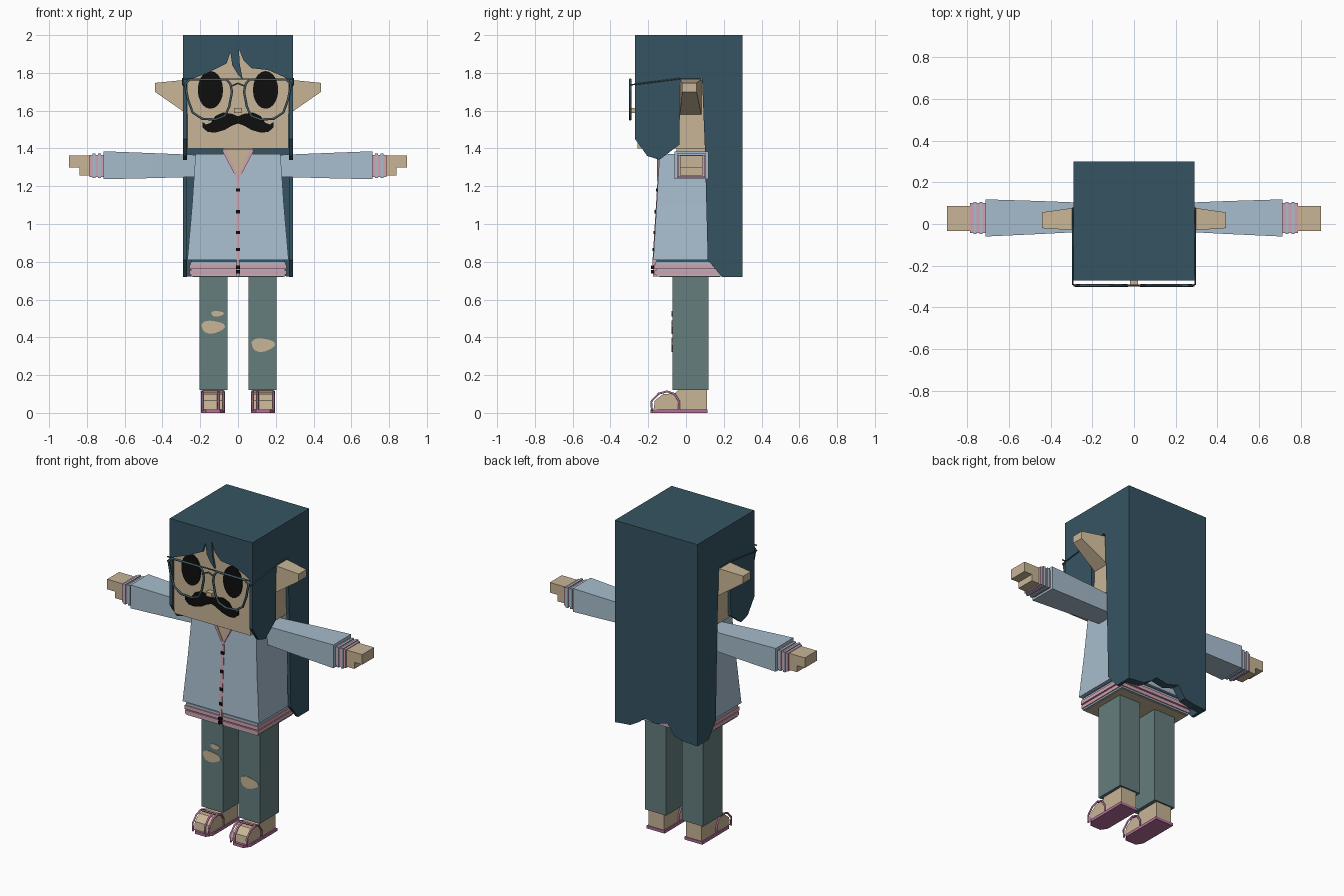
import bpy, bmesh, math
from mathutils import Vector

if "Cube" in bpy.data.objects:
    bpy.data.objects.remove(bpy.data.objects["Cube"])


def material(name, rgb):
    lin = [(c / 255 / 12.92) if c < 11 else ((c / 255 + 0.055) / 1.055) ** 2.4 for c in rgb]
    m = bpy.data.materials.new(name)
    m.use_nodes = True
    m.diffuse_color = (*lin, 1)
    m.node_tree.nodes["Principled BSDF"].inputs["Base Color"].default_value = (*lin, 1)
    return m


HAIR = material("dark teal hair", (53, 84, 98))
SKIN = material("tan skin", (200, 181, 150))
SHIRT = material("light blue knit", (167, 189, 205))
PINK = material("soft pink trim", (212, 160, 176))
PANTS = material("grey green denim", (101, 125, 125))
BLACK = material("black", (14, 14, 14))
SANDAL = material("mauve sandal", (178, 110, 152))
FRAME = material("slate glasses", (66, 90, 96))


def finish(name, bm, mat):
    bmesh.ops.recalc_face_normals(bm, faces=bm.faces)
    me = bpy.data.meshes.new(name)
    bm.to_mesh(me)
    bm.free()
    me.materials.append(mat)
    ob = bpy.data.objects.new(name, me)
    bpy.context.collection.objects.link(ob)
    return ob


def loft(name, rings, mat):
    """Skin a list of closed point rings and cap both ends."""
    bm = bmesh.new()
    rows = [[bm.verts.new(p) for p in ring] for ring in rings]
    n = len(rows[0])
    for a, b in zip(rows, rows[1:]):
        for i in range(n):
            bm.faces.new((a[i], a[(i + 1) % n], b[(i + 1) % n], b[i]))
    bm.faces.new(rows[0])
    bm.faces.new(rows[-1])
    return finish(name, bm, mat)


def prism(name, pts, axis, lo, hi, mat):
    """Extrude a flat outline along one axis."""
    def place(p, d):
        q = list(p)
        q.insert("xyz".index(axis), d)
        return q
    return loft(name, [[place(p, d) for p in pts] for d in (lo, hi)], mat)


def box(name, x, y, z, mat):
    return prism(name, rect(x, y), "z", *z, mat)


def rect(a, b):
    return [(a[0], b[0]), (a[1], b[0]), (a[1], b[1]), (a[0], b[1])]


def tube(name, pts, r, mat, cyclic=False):
    cu = bpy.data.curves.new(name, "CURVE")
    cu.dimensions = "3D"
    cu.bevel_depth, cu.bevel_resolution = r, 1
    sp = cu.splines.new("POLY")
    sp.points.add(len(pts) - 1)
    for p, co in zip(sp.points, pts):
        p.co = (*co, 1)
    sp.use_cyclic_u = cyclic
    cu.materials.append(mat)
    ob = bpy.data.objects.new(name, cu)
    bpy.context.collection.objects.link(ob)
    bpy.ops.object.select_all(action="DESELECT")
    ob.select_set(True)
    bpy.context.view_layer.objects.active = ob
    bpy.ops.object.convert(target="MESH")


def oval(cx, cz, rx, rz, n=20, wobble=0.0):
    out = []
    for i in range(n):
        t = math.tau * i / n
        k = 1 + wobble * math.sin(3 * t + 1)
        out.append((cx + rx * k * math.cos(t), cz + rz * k * math.sin(t)))
    return out


# Head, neck and nose
box("head", (-0.268, 0.268), (-0.258, 0.25), (1.4, 1.96), SKIN)
box("neck", (-0.08, 0.08), (-0.05, 0.1), (1.3, 1.42), SKIN)
box("nose", (-0.02, 0.02), (-0.292, -0.25), (1.588, 1.615), SKIN)

# Hair: crown, fringe, long back and shaped sides
box("hair_crown", (-0.29, 0.29), (-0.27, 0.3), (1.95, 2.0), HAIR)
fringe = [(-0.29, 1.98), (-0.29, 1.75), (-0.2, 1.785), (-0.12, 1.82), (-0.06, 1.85),
          (-0.04, 1.91), (-0.03, 1.84), (0, 1.79), (0.025, 1.765), (0.01, 1.84),
          (0.004, 1.93), (0.03, 1.865), (0.07, 1.825), (0.16, 1.815), (0.24, 1.78),
          (0.29, 1.75), (0.29, 1.98)]
prism("hair_fringe", fringe, "y", -0.27, -0.25, HAIR)
back = [(-0.29, 1.98), (-0.29, 0.72), (-0.2, 0.725), (-0.13, 0.74), (-0.08, 0.81), (0, 0.785),
        (0.08, 0.8), (0.12, 0.765), (0.18, 0.73), (0.29, 0.72), (0.29, 1.98)]
prism("hair_back", back, "y", 0.25, 0.3, HAIR)
side = [(-0.27, 1.98), (-0.27, 1.45), (-0.205, 1.36), (-0.14, 1.34), (-0.035, 1.42),
        (-0.03, 1.77), (0.085, 1.77), (0.1, 1.4), (0.115, 0.81), (0.19, 0.72),
        (0.3, 0.72), (0.3, 1.98)]

# Moustache
half = [(0.03, 1.583), (0.08, 1.59), (0.12, 1.572), (0.145, 1.535), (0.17, 1.527),
        (0.187, 1.54), (0.187, 1.51), (0.16, 1.487), (0.12, 1.484), (0.07, 1.498), (0.03, 1.522)]
tache = [(0, 1.57)] + half + [(0, 1.532)] + [(-x, z) for x, z in reversed(half)]
prism("moustache", tache, "y", -0.265, -0.255, BLACK)

# Cardigan body, waistband and bare waist
body = [(0.225, -0.14, 0.18, 1.37), (0.243, -0.156, 0.19, 1.1), (0.268, -0.173, 0.2, 0.81)]
loft("cardigan", [[(*p, z) for p in rect((-w, w), (f, b))] for w, f, b, z in body], SHIRT)
bands = [(0.8, 0.81, 0.245, HAIR), (0.785, 0.8, 0.252, SHIRT), (0.762, 0.785, 0.258, PINK),
         (0.755, 0.762, 0.25, SHIRT), (0.733, 0.755, 0.256, PINK), (0.723, 0.733, 0.25, SHIRT)]
for i, (lo, hi, w, mat) in enumerate(bands):
    box(f"waistband_{i + 1}", (-w, w), (0.09 - w, w - 0.06), (lo, hi), mat)
box("waist", (-0.24, 0.24), (-0.14, 0.18), (0.72, 0.8), SKIN)

# Neckline, placket and buttons
prism("neckline_skin", [(-0.07, 1.395), (0, 1.24), (0.07, 1.395)], "y", -0.149, -0.12, SKIN)
prism("placket", [(-0.15, 1.245), (-0.177, 0.81), (-0.174, 0.723), (-0.12, 0.723), (-0.12, 1.245)],
      "x", -0.009, 0.009, PINK)
for i, z in enumerate((1.18, 1.065, 0.955, 0.865, 0.772, 0.748)):
    y = max(-0.18, -0.15 - 0.062 * (1.245 - z))
    box(f"button_{i + 1}", (-0.01, 0.01), (y - 0.005, y + 0.01), (z - 0.009, z + 0.009), BLACK)

# Glasses bridge and brow bar
tube("glasses_bridge", [(-0.035, -0.295, 1.73), (0, -0.295, 1.745), (0.035, -0.295, 1.73)], 0.005, FRAME)
tube("glasses_brow", [(-0.29, -0.295, 1.768), (0.29, -0.295, 1.768)], 0.004, FRAME)
lens = [(0.255, 1.765), (0.28, 1.74), (0.265, 1.66), (0.24, 1.59), (0.19, 1.557), (0.12, 1.553),
        (0.07, 1.572), (0.047, 1.62), (0.032, 1.7), (0.04, 1.74), (0.06, 1.765)]

# Foot, strap and ear shapes shared by both sides
foot = [(0.11, 0.015), (0.11, 0.122), (-0.04, 0.122), (-0.06, 0.103), (-0.12, 0.1),
        (-0.165, 0.065), (-0.172, 0.015)]
strap = [(-0.18, 0.01), (-0.184, 0.06), (-0.145, 0.102), (-0.1, 0.114),
         (-0.06, 0.1), (-0.036, 0.06), (-0.036, 0.01)]
sleeve = [(0.2, -0.035, 0.1, 1.25, 1.365), (0.45, -0.048, 0.11, 1.243, 1.375),
          (0.712, -0.06, 0.118, 1.237, 1.385)]
ear = [(0.26, -0.032, 0.082, 1.575, 1.765), (0.44, -0.02, 0.056, 1.7, 1.747)]

for s, tag in ((1, "left"), (-1, "right")):
    def sx(a, b):
        return sorted((s * a, s * b))

    def yz_loft(name, rows, mat):
        loft(name, [[(s * x, *p) for p in rect((f, b), (lo, hi))] for x, f, b, lo, hi in rows], mat)

    # Hair side, ear and eye
    prism(f"{tag}_hair_side", side, "x", *sx(0.27, 0.29), HAIR)
    yz_loft(f"{tag}_ear", ear, SKIN)
    prism(f"{tag}_eye", oval(s * 0.146, 1.71, 0.067, 0.1), "y", -0.264, -0.255, BLACK)

    # Glasses rim and temple
    tube(f"{tag}_glasses_rim", [(s * x, -0.295, z) for x, z in lens], 0.007, FRAME, True)
    tube(f"{tag}_glasses_temple", [(s * 0.275, -0.295, 1.735), (s * 0.293, -0.29, 1.737),
                                   (s * 0.293, -0.03, 1.77), (s * 0.293, 0.08, 1.77)], 0.004, FRAME)

    # Neckline trim
    prism(f"{tag}_neck_trim", [(0, 1.255), (0, 1.228), (s * 0.085, 1.39), (s * 0.068, 1.395)],
          "y", -0.154, -0.12, PINK)

    # Sleeve, striped cuff and stepped hand
    yz_loft(f"{tag}_sleeve", sleeve, SHIRT)
    for i in range(5):
        x, grow = 0.71 + 0.015 * i, 0.006 * (i % 2)
        box(f"{tag}_cuff_{i + 1}", sx(x, x + 0.015), (-0.042 - grow, 0.1 + grow),
            (1.25 - grow, 1.366 + grow), SHIRT if i % 2 else PINK)
    box(f"{tag}_hand", sx(0.77, 0.895), (-0.033, 0.087), (1.298, 1.362), SKIN)
    box(f"{tag}_lower_hand", sx(0.77, 0.84), (-0.033, 0.087), (1.257, 1.298), SKIN)

    # Trouser leg, foot and sandal
    box(f"{tag}_leg", sx(0.055, 0.205), (-0.072, 0.12), (0.12, 0.76), PANTS)
    prism(f"{tag}_foot", foot, "x", *sx(0.078, 0.187), SKIN)
    sole = [(s * x, y) for x, y in ((0.07, 0.115), (0.195, 0.115), (0.195, -0.15), (0.17, -0.188),
                                    (0.095, -0.188), (0.07, -0.15))]
    prism(f"{tag}_sandal_sole", sole, "z", 0, 0.018, SANDAL)
    for x, part in ((0.076, "inner"), (0.189, "outer")):
        tube(f"{tag}_{part}_strap", [(s * x, y, z) for y, z in strap], 0.006, SANDAL)
    tube(f"{tag}_toe_strap", [(s * 0.104, y, z) for y, z in strap[:4]], 0.006, SANDAL)
    tube(f"{tag}_top_strap", [(s * 0.076, -0.1, 0.113), (s * 0.189, -0.1, 0.113)], 0.006, SANDAL)

# Knee rips in the trousers
for name, shape in (("left_knee_rip", (0.13, 0.36, 0.062, 0.036)),
                    ("right_knee_rip", (-0.135, 0.455, 0.062, 0.034)),
                    ("right_small_rip", (-0.11, 0.525, 0.033, 0.015))):
    prism(name, oval(*shape, n=14, wobble=0.1), "y", -0.076, -0.07, SKIN)
